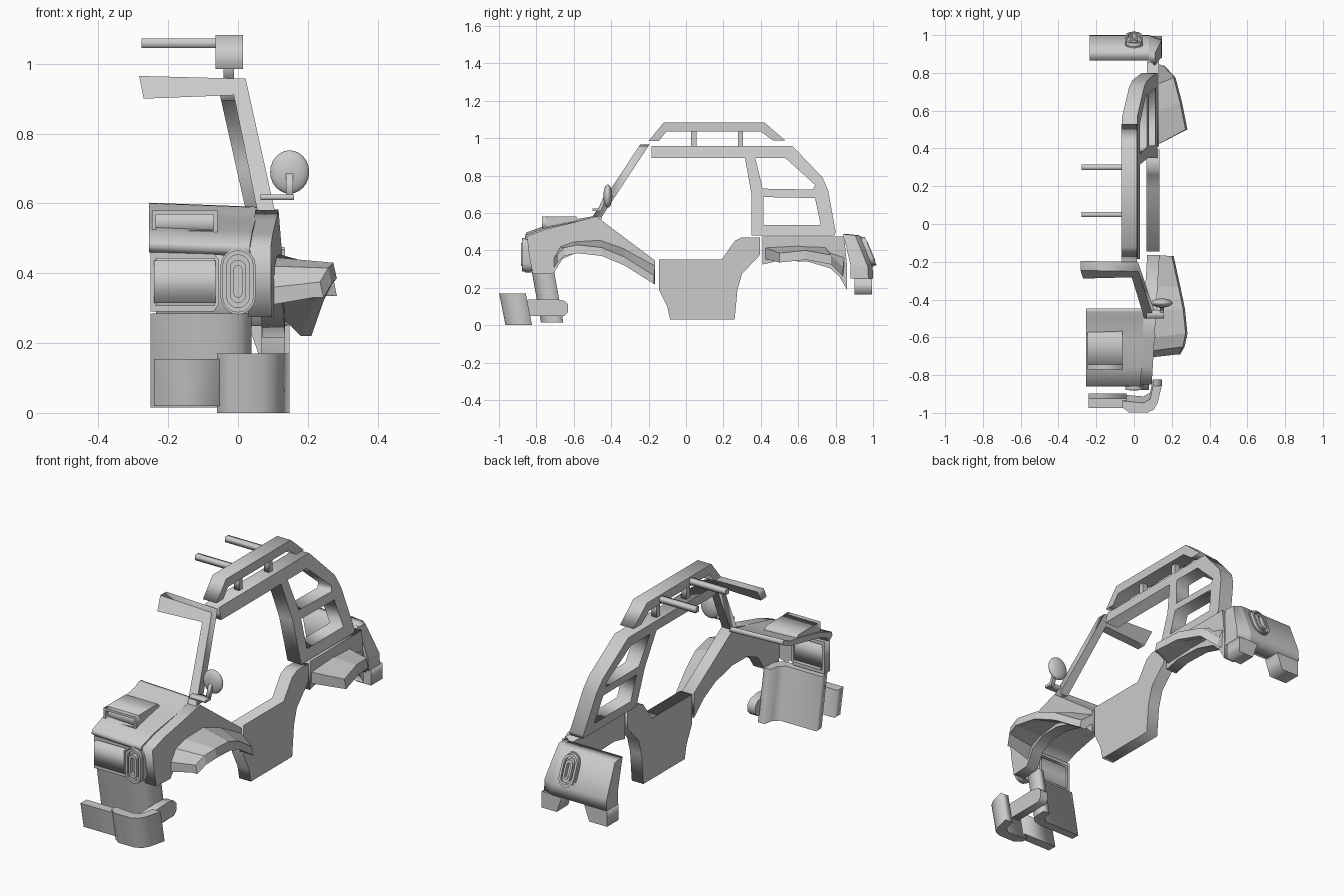
import bpy, bmesh
from math import sin, cos, pi

if "Cube" in bpy.data.objects:
    bpy.data.objects.remove(bpy.data.objects["Cube"])


def finish(name, bm):
    bmesh.ops.remove_doubles(bm, verts=bm.verts, dist=0.0005)
    bmesh.ops.recalc_face_normals(bm, faces=bm.faces)
    me = bpy.data.meshes.new(name)
    bm.to_mesh(me)
    bm.free()
    ob = bpy.data.objects.new(name, me)
    bpy.context.collection.objects.link(ob)
    return ob


def prism(name, loops, lo, hi, fn):
    """Extrude an outline (first loop, the others are holes) and map (u, v, w) to space."""
    if not isinstance(loops[0][0], (tuple, list)):
        loops = [loops]
    cu = bpy.data.curves.new(name, 'CURVE')
    cu.dimensions = '2D'
    cu.fill_mode = 'BOTH'
    cu.extrude = (hi - lo) / 2
    for loop in loops:
        sp = cu.splines.new('POLY')
        sp.points.add(len(loop) - 1)
        for p, (u, v) in zip(sp.points, loop):
            p.co = (u, v, 0, 1)
        sp.use_cyclic_u = True
    tmp = bpy.data.objects.new(name + "_curve", cu)
    bpy.context.collection.objects.link(tmp)
    me = bpy.data.meshes.new_from_object(tmp)
    bm = bmesh.new()
    bm.from_mesh(me)
    bpy.data.objects.remove(tmp)
    bpy.data.meshes.remove(me)
    for v in bm.verts:
        v.co = fn(v.co.x, v.co.y, v.co.z + (lo + hi) / 2)
    return finish(name, bm)


def loft(name, sections):
    bm = bmesh.new()
    rings = [[bm.verts.new(p) for p in s] for s in sections]
    for a, b in zip(rings, rings[1:]):
        for i in range(len(a)):
            j = (i + 1) % len(a)
            bm.faces.new((a[i], a[j], b[j], b[i]))
    bm.faces.new(rings[0])
    bm.faces.new(rings[-1])
    return finish(name, bm)


def P(*pts):
    return [list(pts)]


def side(u, v, w):      # outline in y, z
    return (w, u, v)


def front(u, v, w):     # outline in x, z
    return (u, w, v)


def box(name, x0, x1, y0, y1, z0, z1):
    return prism(name, P((y0, z0), (y1, z0), (y1, z1), (y0, z1)), x0, x1, side)


def rect(x0, x1, z0, z1):
    return [(x0, z0), (x1, z0), (x1, z1), (x0, z1)]


def stadium(cx, cz, rx, rz, n=8):
    pts = []
    for k in (0, 1):
        for i in range(n + 1):
            a = pi * k + pi * i / n
            pts.append((cx + rx * cos(a), cz + (1 - 2 * k) * (rz - rx) + rx * sin(a)))
    return pts


def lamp(name, cx, cz, rx, rz, fn):
    """Oval lamp: rim, lens and raised inner ring; w grows outwards."""
    prism(name + "_base", [stadium(cx, cz, rx, rz)], -.035, .0, fn)
    prism(name + "_rim", [stadium(cx, cz, rx * .9, rz * .94), stadium(cx, cz, rx * .65, rz * .8)], -.005, .018, fn)
    prism(name + "_ring", [stadium(cx, cz, rx * .45, rz * .65), stadium(cx, cz, rx * .22, rz * .48)], -.005, .022, fn)


# Front bumper, leaning forward at the top
def lean(u, v, w):
    return (u, v - (w - .085) * .2, w)


prism("bumper_center", P((-.24, -.96), (-.04, -.96), (-.04, -.91), (-.24, -.91)), .02, .155, lean)
prism("bumper_corner", P((-.06, -.955), (-.025, -.982), (.07, -.982), (.105, -.965), (.125, -.93), (.147, -.84),
                         (.10, -.84), (.085, -.91), (.05, -.93), (-.06, -.92)), 0, .17, lean)
prism("bumper_arm", P((-.86, .05), (-.65, .05), (-.63, .07), (-.63, .11), (-.65, .13), (-.70, .14), (-.88, .135)),
      .035, .08, side)

# Curved lower front panel
prism("lower_front_panel", P((-.25, -.80), (-.04, -.80), (.005, -.79), (.03, -.765), (.038, -.73), (.038, -.68),
                             (.0, -.68), (-.01, -.73), (-.04, -.755), (-.25, -.755)), .015, .285,
      lambda u, v, w: (u, v - (w - .15) * .18, w))

# Grille
prism("grille_frame", [[(-.25, .29), (-.07, .29), (-.055, .31), (-.055, .44), (-.07, .455), (-.25, .46)],
                       rect(-.237, -.068, .308, .442)], -.845, -.80, front)
box("grille_panel", -.24, -.065, -.86, -.81, .315, .437)

# Headlight
lamp("headlight", 0, .377, .05, .095, lambda u, v, w: (u, -.86 - w, v))


# Hood shell, wider towards the windscreen
def hood_map(u, v, w):
    return (w, u, v) if w < 0 else (.035 + (u + .85) * .06, u, v - .012)


prism("hood", P((-.84, .46), (-.86, .475), (-.855, .495), (-.76, .53), (-.62, .56), (-.5, .582), (-.465, .60),
                (-.448, .602), (-.448, .58), (-.5, .555), (-.62, .53), (-.76, .50), (-.82, .475), (-.82, .46)),
      -.255, .05, hood_map)

# Hood scoop with framed opening
prism("hood_scoop", P((-.755, .51), (-.745, .58), (-.585, .58), (-.565, .56), (-.58, .54)), -.247, -.06, side)
prism("scoop_frame", [rect(-.247, -.058, .51, .58), rect(-.235, -.07, .522, .568)], -.77, -.745, front)

# Front side panel with wheel arch, narrowing to the nose
prism("front_side_panel", P((-.85, .475), (-.755, .512), (-.6, .55), (-.48, .582), (-.165, .345), (-.165, .215),
                            (-.24, .29), (-.33, .345), (-.46, .385), (-.58, .39), (-.66, .355), (-.71, .275),
                            (-.82, .275), (-.84, .38)), .07, .135,
      lambda u, v, w: (w + (u + .165) * .06, u, v))


# Wheel flares: (body x, y, z), (outer x, y, z)
def flare(name, stations, drop, lip):
    secs = []
    for (xi, yi, zi), (xo, yo, zo) in stations:
        secs.append([(xi, yi, zi), (xo - .01, yo, zo), (xo, yo, zo - lip), (xo - .03, yo, zo - lip),
                     (xi, yi, zi - drop)])
    loft(name, secs)


flare("front_wheel_flare", [((.10, -.705, .36), (.245, -.69, .375)), ((.105, -.67, .42), (.268, -.65, .415)),
                            ((.11, -.60, .445), (.283, -.58, .43)), ((.115, -.46, .455), (.27, -.45, .415)),
                            ((.12, -.33, .41), (.245, -.33, .365)), ((.125, -.165, .325), (.21, -.17, .265))],
      .05, .045)
flare("rear_wheel_flare", [((.125, .42, .415), (.283, .50, .385)), ((.125, .60, .425), (.255, .64, .40)),
                           ((.125, .74, .42), (.22, .775, .375)), ((.12, .85, .40), (.16, .84, .31))],
      .06, .05)

# Rear side panel with wheel arch, sill with door opening
prism("rear_side_panel", P((.41, .475), (.845, .475), (.86, .33), (.86, .19), (.82, .26), (.77, .305), (.65, .34),
                           (.5, .345), (.41, .325)), .07, .133, side)
prism("side_sill", P((-.145, .35), (.19, .35), (.26, .45), (.30, .47), (.395, .47), (.395, .375), (.30, .275),
                     (.275, .19), (.26, .03), (-.085, .03), (-.1, .1), (-.145, .19)), .067, .135, side)

# Cabin frame with two windows, leaning inwards at the top
prism("cabin_side_frame", [
    [(-.185, .957), (.57, .957), (.73, .79), (.76, .72), (.80, .50), (.795, .48), (.35, .48), (.35, .70),
     (.315, .895), (-.185, .895)],
    [(.37, .895), (.53, .895), (.69, .75), (.68, .725), (.41, .73)],
    [(.415, .685), (.69, .68), (.72, .535), (.415, .535)]], -.08, 0,
    lambda u, v, w: (.125 - (v - .48) * .225 + w, u, v))

# Windscreen frame
prism("windscreen_frame", P((-.283, .965), (.022, .957), (.105, .58), (.055, .58), (-.012, .91), (-.27, .90)), 0, .05,
      lambda u, v, w: (u, -.5 + (v - .58) * .66 + w, v))

# Mirror
box("mirror_arm", .065, .16, -.50, -.455, .61, .625)
prism("mirror_stem", P((-.475, .61), (-.455, .61), (-.415, .70), (-.435, .70)), .138, .158, side)
bpy.ops.mesh.primitive_uv_sphere_add(segments=24, ring_count=12, radius=1, location=(.148, -.418, .69))
mirror = bpy.context.object
mirror.name = "mirror_head"
mirror.scale = (.056, .024, .062)
bpy.ops.object.shade_smooth_by_angle()


# Tail panel with two lower legs, corner swept forwards
def tail_map(u, v, w):
    return (w, u, v) if w < .09 else (w - max(0, v - .3) * .2, u - .025, v)


prism("tail_panel", P((.865, .487), (.93, .48), (.998, .31), (1.0, .25), (.905, .25), (.905, .32)), -.235, .08, tail_map)
prism("tail_corner", P((.865, .487), (.93, .48), (.998, .31), (1.0, .25), (.905, .25), (.905, .32)), .08, .148, tail_map)
for name, pts in (("tail_leg_inner", ((-.235, .165), (-.13, .165), (-.10, .25), (-.235, .25))),
                  ("tail_leg_outer", ((.148, .165), (.06, .165), (.03, .25), (.148, .25)))):
    prism(name, P(*pts), .9, .995, front)
lamp("tail_light", 0, .395, .048, .08, lambda u, v, w: (u, .935 + (.48 - v) * .41 + w, v))

# Roof rack
prism("rack_rail", P((-.20, .985), (-.12, 1.083), (.42, 1.083), (.53, .988), (.465, .988), (.40, 1.035),
                     (-.105, 1.035), (-.145, .985)), -.065, .015, side)
for i, y in enumerate((.05, .30)):
    box(f"rack_crossbar_{i + 1}", -.277, -.06, y - .014, y + .014, 1.045, 1.072)
    box(f"rack_post_{i + 1}", -.042, -.012, y - .022, y + .006, .95, 1.04)
